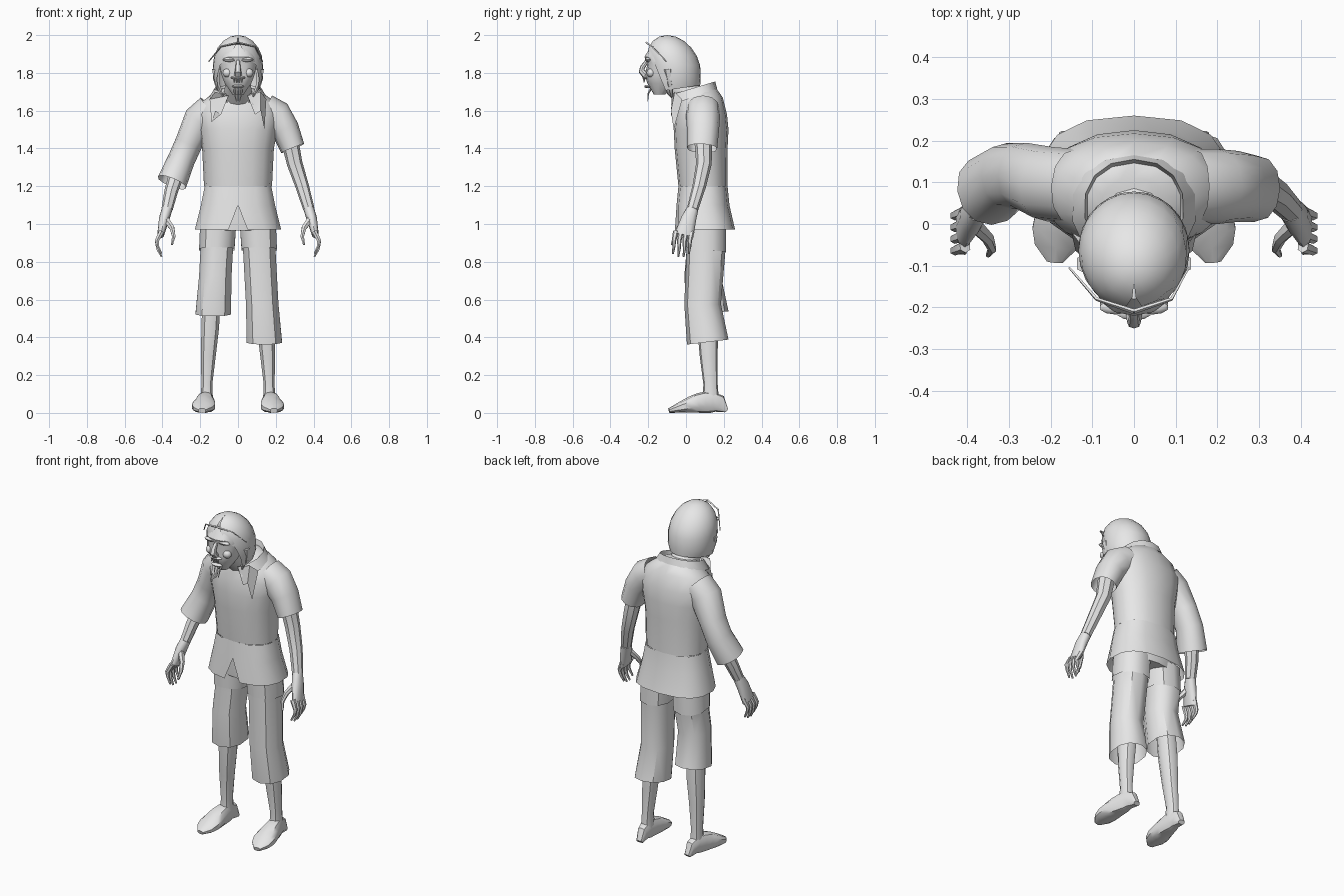
import bpy, bmesh, math
from mathutils import Vector

default_cube = bpy.data.objects.get("Cube")
if default_cube:
    bpy.data.objects.remove(default_cube, do_unlink=True)

GREY = (0.8, 0.8, 0.8, 1)
grey = bpy.data.materials.new("plain_grey")
grey.use_nodes = True
grey.diffuse_color = GREY
grey.node_tree.nodes["Principled BSDF"].inputs["Base Color"].default_value = GREY

ALONG_Y, ALONG_Z = Vector((0, 1, 0)), Vector((0, 0, 1))
SIDES = {"left": 1, "right": -1}


def finish(name, bm, angle=40):
    """Turn a bmesh into a shaded object."""
    bmesh.ops.remove_doubles(bm, verts=bm.verts, dist=0.0001)
    bmesh.ops.recalc_face_normals(bm, faces=bm.faces)
    mesh = bpy.data.meshes.new(name)
    bm.to_mesh(mesh)
    bm.free()
    mesh.materials.append(grey)
    mesh.shade_smooth()
    mesh.set_sharp_from_angle(angle=math.radians(angle))
    bpy.context.collection.objects.link(bpy.data.objects.new(name, mesh))


def ring(x=0, y=0, z=0, wide=0, deep=None, slope=0, gap=0):
    """One cross-section; gap is the angle left open on each side of the front."""
    return dict(centre=Vector((x, y, z)), wide=wide,
                deep=wide if deep is None else deep, slope=slope, gap=gap)


def signed_power(value, exponent):
    return math.copysign(abs(value) ** exponent, value)


def loft(name, rings, sides=12, follow=None, mirror=1, power=2.2, caps=True, angle=40):
    """Skin the rings, lying flat or, with follow given, square to their path."""
    bm = bmesh.new()
    centres = [r["centre"] for r in rings]
    loops = []
    for i, r in enumerate(rings):
        right, back = Vector((1, 0, 0)), Vector((0, 1, r["slope"]))
        if follow:
            after, before = centres[i + 1:i + 2], centres[max(i - 1, 0)]
            path = ((after or centres[-1:])[0] - before).normalized()
            back = (follow - path * follow.dot(path)).normalized()
            right = back.cross(path)
        loop = []
        for k in range(sides + 1):
            turn = r["gap"] + 2 * (math.pi - r["gap"]) * k / sides
            across = signed_power(math.sin(turn), 2 / power) * r["wide"]
            along = -signed_power(math.cos(turn), 2 / power) * r["deep"]
            point = centres[i] + right * across + back * along
            point.x *= mirror
            loop.append(bm.verts.new(point))
        loops.append(loop)
    for low, high in zip(loops, loops[1:]):
        for k in range(sides):
            bm.faces.new((low[k], low[k + 1], high[k + 1], high[k]))
    if caps:
        for loop in (loops[0], loops[-1]):
            bm.faces.new(loop[:-1])
    finish(name, bm, angle)


def tube(name, points, start, end, sides=8, mirror=1):
    """A round limb that tapers evenly along its points."""
    last = len(points) - 1
    rings = [ring(*p, wide=start + (end - start) * i / last) for i, p in enumerate(points)]
    loft(name, rings, sides, follow=ALONG_Y, mirror=mirror)


def ball(name, centre, size):
    bm = bmesh.new()
    bmesh.ops.create_uvsphere(bm, u_segments=10, v_segments=6, radius=1)
    for vert in bm.verts:
        vert.co = Vector(centre) + Vector(size) * vert.co
    finish(name, bm)


# Shirt body, with the neck opening sloping forward
loft("shirt_body", [
    ring(y=.09, z=1.2, wide=.18, deep=.13),
    ring(y=.08, z=1.4, wide=.19, deep=.14),
    ring(y=.08, z=1.5, wide=.21, deep=.145),
    ring(y=.08, z=1.58, wide=.225, deep=.137),
    ring(y=.075, z=1.65, wide=.19, deep=.12, slope=.15),
    ring(y=.06, z=1.69, wide=.13, deep=.1, slope=.3),
    ring(y=.04, z=1.71, wide=.08, deep=.07, slope=.3),
], sides=16)

# Flared shirt tail, split at the front
loft("shirt_tail", [
    ring(y=.09, z=1.2, wide=.18, deep=.13),
    ring(y=.09, z=1.1, wide=.2, deep=.14),
    ring(y=.1, z=.97, wide=.23, deep=.16, gap=.15),
], sides=14, power=2.5, caps=False)

# Sleeves: the right one is longer and wider
shoulder = ring(x=.14, y=.09, z=1.6, wide=.09)
loft("left_sleeve", [
    shoulder,
    ring(x=.2, y=.09, z=1.57, wide=.09),
    ring(x=.25, y=.09, z=1.5, wide=.075, deep=.085),
    ring(x=.29, y=.085, z=1.4, wide=.065, deep=.08),
], follow=ALONG_Y, caps=False)
loft("right_sleeve", [
    shoulder,
    ring(x=.2, y=.095, z=1.55, wide=.09),
    ring(x=.26, y=.115, z=1.43, wide=.073, deep=.08),
    ring(x=.3, y=.115, z=1.34, wide=.072, deep=.08),
    ring(x=.35, y=.08, z=1.22, wide=.08, deep=.085),
], follow=ALONG_Y, mirror=-1, caps=False)

# Folded collar and its hanging points
loft("collar", [
    ring(y=.04, z=1.67, wide=.11, deep=.1, slope=.3, gap=.5),
    ring(y=.04, z=1.72, wide=.12, deep=.115, slope=.3, gap=.5),
    ring(y=.035, z=1.67, wide=.15, deep=.13, slope=.35, gap=.5),
], caps=False)
for side, sign in SIDES.items():
    tip = 1.52 - .02 * sign
    outline = [(.05, -.075, 1.68), (.12, -.06, 1.7), (.15, -.02, 1.66),
               (.14, -.065, tip), (.12, -.08, 1.6), (.09, -.08, 1.58)]
    bm = bmesh.new()
    bm.faces.new([bm.verts.new((x * sign, y, z)) for x, y, z in outline])
    bmesh.ops.triangulate(bm, faces=bm.faces)
    finish(side + "_collar_point", bm)

# Arms and hands
wrist = (.375, .035, 1.08)
tube("left_arm", [(.27, .09, 1.46), (.3, .095, 1.32), (.34, .07, 1.2), wrist], .047, .03)
tube("right_arm", [(.28, .12, 1.42), (.32, .11, 1.28), (.355, .07, 1.17), wrist],
     .047, .03, mirror=-1)
for side, sign in SIDES.items():
    loft(side + "_palm", [
        ring(*wrist, wide=.028, deep=.031),
        ring(x=.39, y=.015, z=1.03, wide=.028, deep=.04),
        ring(x=.41, y=-.01, z=.94, wide=.018, deep=.05),
    ], follow=ALONG_Y, mirror=sign)
    for finger in range(4):
        y = .03 - .028 * finger
        tip = .82 + .015 * abs(finger - 1.5)
        tube(f"{side}_finger_{finger + 1}", [
            (.405, y, .96), (.43, y - .01, .91), (.425, y - .01, tip + .04), (.405, y - .015, tip),
        ], .015, .005, sides=6, mirror=sign)
    tube(side + "_thumb", [
        (.385, 0, 1.03), (.35, -.035, .98), (.34, -.06, .935), (.35, -.075, .89),
    ], .019, .006, sides=6, mirror=sign)

# Trousers: hips, overlapping upper cuffs and legs with uneven hems
loft("trouser_hips", [
    ring(y=.1, z=1.2, wide=.165, deep=.115),
    ring(y=.1, z=1.05, wide=.19, deep=.115),
    ring(y=.1, z=.965, wide=.19, deep=.108),
], sides=14)
for side, hem in (("left", .375), ("right", .525)):
    def leg_ring(z, **shape):
        return ring(x=.105 + (1 - z) * .055, z=z, **shape)

    loft(side + "_trouser_leg", [
        leg_ring(1, y=.1, wide=.095, deep=.108),
        leg_ring(.85, y=.105, wide=.09, deep=.103),
        leg_ring(hem + .2, y=.088, wide=.09, deep=.097),
        leg_ring(hem, y=.115, wide=.098, deep=.11, slope=.12),
    ], sides=10, mirror=SIDES[side], caps=False)
    loft(side + "_trouser_cuff", [
        leg_ring(1, y=.103, wide=.1, deep=.11),
        leg_ring(.865, y=.105, wide=.098, deep=.108, slope=-.12),
    ], sides=10, mirror=SIDES[side], caps=False)

# Lower legs and bare feet
for side, sign in SIDES.items():
    loft(side + "_shin", [
        ring(x=.14, y=.105, z=.62, wide=.05, deep=.055),
        ring(x=.147, y=.115, z=.45, wide=.049, deep=.056),
        ring(x=.157, y=.12, z=.3, wide=.041, deep=.047),
        ring(x=.165, y=.13, z=.15, wide=.03, deep=.038),
        ring(x=.165, y=.13, z=.07, wide=.034, deep=.044),
    ], sides=10, mirror=sign)
    sole = []
    for step in range(9):
        t = step / 8
        high = .012 + .045 * math.sin(math.pi * t ** .6)
        wide = .02 + .02 * math.sin(math.pi * t) + .03 * math.sin(math.pi * t ** 3)
        sole.append(ring(x=.16 + .03 * t, y=.215 - .305 * t, z=high, wide=wide, deep=high))
    loft(side + "_foot", sole, sides=10, follow=ALONG_Z, mirror=sign, power=2.6)

# Neck and face
tube("neck", [(0, -.09, 1.77), (0, -.02, 1.71), (0, .06, 1.64)], .062, .083, sides=12)
loft("face", [
    ring(y=-.11, z=1.95, wide=.07),
    ring(y=-.12, z=1.885, wide=.1),
    ring(y=-.115, z=1.845, wide=.1, deep=.09),
    ring(y=-.12, z=1.79, wide=.09, deep=.097),
    ring(y=-.125, z=1.745, wide=.072, deep=.08),
    ring(y=-.14, z=1.685, wide=.03),
], sides=14)
tube("nose", [(0, -.205, 1.865), (0, -.23, 1.83), (0, -.235, 1.81), (0, -.215, 1.79)], .01, .02)
for side, sign in SIDES.items():
    ball(side + "_brow", (sign * .045, -.2, 1.87), (.038, .017, .012))
    ball(side + "_cheek", (sign * .055, -.185, 1.8), (.028, .024, .024))

# Open mouth with lips, teeth and a thin chin tuft
ball("upper_lip", (0, -.213, 1.775), (.042, .018, .009))
ball("lower_lip", (0, -.203, 1.728), (.036, .018, .009))
for tooth in range(4):
    x = .014 * (tooth - 1.5)
    tube(f"tooth_{tooth + 1}", [(x, -.222, 1.772), (x, -.222, 1.75)], .006, .003, sides=4)
for tuft in range(3):
    x = .018 * (tuft - 1)
    tube(f"chin_tuft_{tuft + 1}", [(x, -.187, 1.715), (x, -.2, 1.69), (x / 2, -.203, 1.65)],
         .006, .002, sides=4)

# Hair: a dome running into shoulder-length sides, open around the face
hair = []
for step in range(6):
    tilt = step / 5 * math.pi / 2
    fall, spread = 1 - math.cos(tilt), math.sin(tilt)
    hair.append(ring(y=.035 * fall - .1, z=2 - .16 * fall, wide=.133 * spread,
                     deep=.14 * spread, gap=.8 * (step / 5) ** 3))
hair.append(ring(y=-.06, z=1.77, wide=.133, deep=.138, gap=1))
hair.append(ring(y=-.055, z=1.715, wide=.115, deep=.13, slope=.15, gap=1.15))
loft("hair", hair, sides=18, power=2, caps=False, angle=60)
for side, sign in SIDES.items():
    tube(side + "_hair_lock", [(.115, -.095, 1.82), (.11, -.085, 1.74), (.08, -.075, 1.675)],
         .025, .005, sides=6, mirror=sign)
    reach = .143 - .012 * sign
    tube(side + "_loose_strand", [(0, -.21, 1.96), (.09, -.18, 1.94), (reach, -.105, 1.86)],
         .006, .003, sides=4, mirror=sign)
